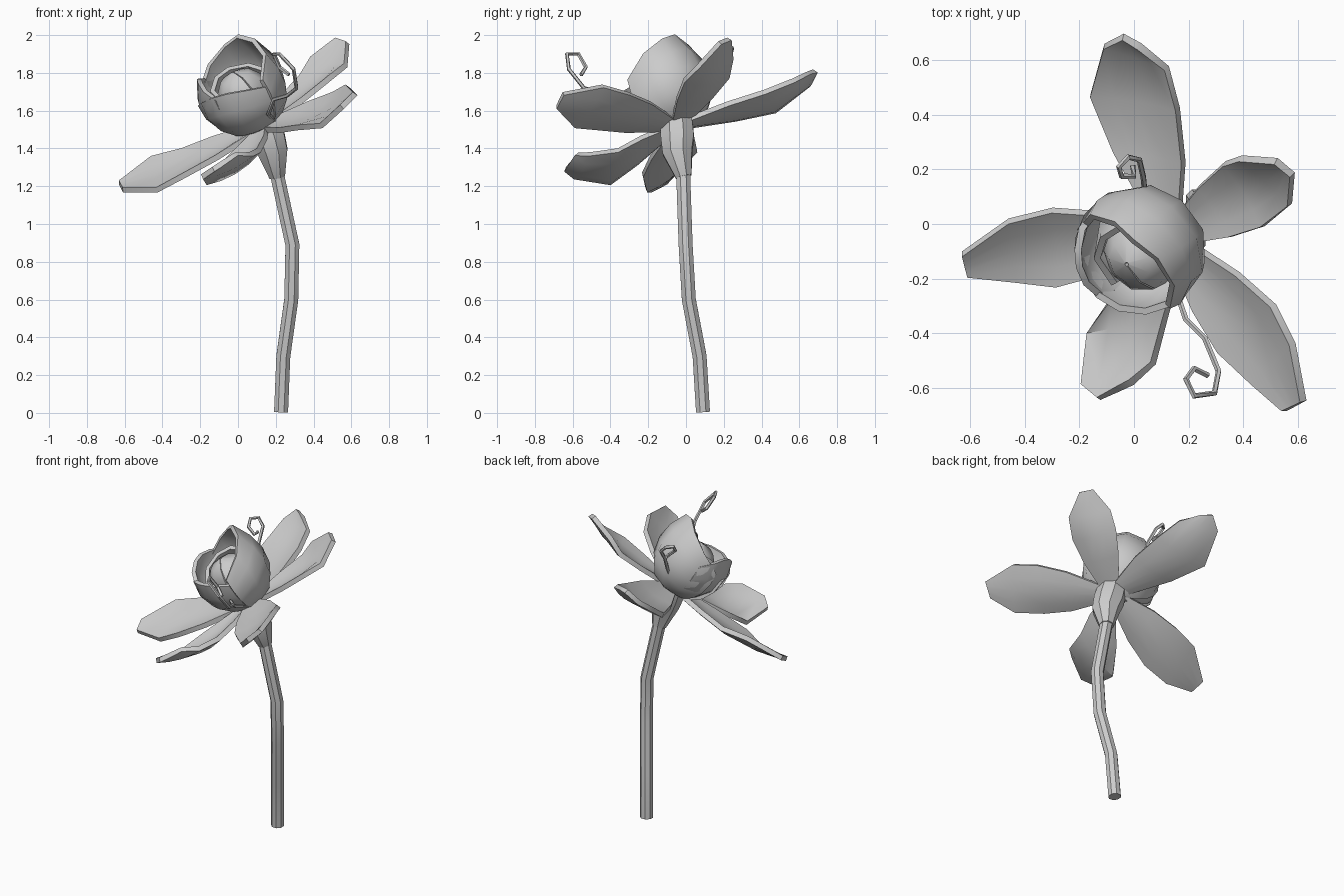
import bpy, math
from mathutils import Vector as V

if "Cube" in bpy.data.objects:
    bpy.data.objects.remove(bpy.data.objects["Cube"])

N = V((-0.424, -0.314, 0.849)).normalized()      # axis of the flower head
E1 = (V((1, 0, 0)) - N * N.x).normalized()
E2 = N.cross(E1)


def make(name, verts, faces, thick=0.0, angle=40):
    me = bpy.data.meshes.new(name)
    me.from_pydata([tuple(v) for v in verts], [], faces)
    ob = bpy.data.objects.new(name, me)
    bpy.context.collection.objects.link(ob)
    bpy.ops.object.select_all(action='DESELECT')
    bpy.context.view_layer.objects.active = ob
    ob.select_set(True)
    if thick:
        m = ob.modifiers.new("thickness", 'SOLIDIFY')
        m.thickness = thick
        m.offset = 0
        bpy.ops.object.modifier_apply(modifier=m.name)
    bpy.ops.object.shade_smooth_by_angle(angle=math.radians(angle))
    return ob


def grid_faces(rows, cols):
    return [(r * cols + c, r * cols + c + 1, (r + 1) * cols + c + 1, (r + 1) * cols + c)
            for r in range(rows - 1) for c in range(cols - 1)]


def tube(name, path, radii, sides):
    pts = [V(p) for p in path]
    n = len(pts)
    verts, faces, side = [], [], V((1, 0, 0))
    for i, p in enumerate(pts):
        t = (pts[min(i + 1, n - 1)] - pts[max(i - 1, 0)]).normalized()
        side = (side - t * side.dot(t)).normalized()
        up = t.cross(side)
        r = radii[i] if isinstance(radii, (list, tuple)) else radii
        for k in range(sides):
            a = 2 * math.pi * (k + 0.5) / sides
            verts.append(p + side * r * math.cos(a) + up * r * math.sin(a))
    for i in range(n - 1):
        for k in range(sides):
            a, b = i * sides + k, i * sides + (k + 1) % sides
            faces.append((a, b, b + sides, a + sides))
    faces.append(tuple(reversed(range(sides))))
    faces.append(tuple(range((n - 1) * sides, n * sides)))
    return make(name, verts, faces)


def outer_petal(name, wl, wr, sl, sr, tl, tr):
    # rows from the narrow base to the blunt tip, cupped across
    wl, wr, sl, sr, tl, tr = map(V, (wl, wr, sl, sr, tl, tr))
    mid, half = (wl + wr) / 2, (wr - wl) / 2
    centre = V((0.13, -0.05, 1.52))
    base = centre + (mid - centre).normalized() * 0.05
    h = half.normalized() * 0.05
    q = base.lerp(mid, 0.55)
    rows = [(base - h, base + h), (q - half * 0.8, q + half * 0.8), (wl, wr), (sl, sr), (tl, tr)]
    sag = [0.0, 0.025, 0.03, 0.02, 0.0]
    verts = []
    for (a, b), s in zip(rows, sag):
        for c in range(5):
            u = c / 4
            verts.append(a.lerp(b, u) - N * s * (1 - (2 * u - 1) ** 2))
    return make(name, verts, grid_faces(5, 5), 0.03)


def cup_petal(name, centre, r, a0, a1, rim_mid, rim_end, tip_r=None, flat=0.0,
              thick=0.025, cols=6, rows=5):
    # patch of a ball around the head axis with a curved upper rim; flat pulls in the shoulder
    verts = []
    for i in range(rows):
        f = i / (rows - 1)
        for c in range(cols):
            u = c / (cols - 1)
            az = math.radians(a0 + (a1 - a0) * u)
            k = abs(2 * u - 1)
            rim = rim_mid + (rim_end - rim_mid) * k ** 1.6
            th = math.radians(168 + (rim - 168) * f)
            rr = r + ((tip_r or r) - r) * f ** 3 * (1 - k)
            rr -= flat * (1 - k) * math.sin(math.pi * f ** 2)
            verts.append(V(centre) + N * rr * math.cos(th)
                         + (E1 * math.cos(az) + E2 * math.sin(az)) * rr * math.sin(th))
    return make(name, verts, grid_faces(rows, cols), thick)


# stem and swollen flower base
tube("stem", [(0.228, 0.09, 0.005), (0.24, 0.072, 0.3), (0.282, 0.015, 0.6),
              (0.288, -0.002, 0.89), (0.205, -0.015, 1.27)], 0.04, 8)
tube("flower_base", [(0.208, -0.012, 1.25), (0.185, -0.045, 1.38), (0.16, -0.045, 1.46),
                     (0.13, -0.05, 1.55)], [0.045, 0.085, 0.095, 0.09], 8)

# five spreading petals: widest pair, shoulder pair, tip pair
outer_petal("left_petal", (-.3, .05, 1.39), (-.28, -.23, 1.26), (-.46, .01, 1.35),
            (-.43, -.21, 1.18), (-.63, -.11, 1.22), (-.61, -.19, 1.18))
outer_petal("front_petal", (-.17, -.40, 1.22), (.11, -.36, 1.39), (-.19, -.59, 1.25),
            (.07, -.51, 1.37), (-.13, -.64, 1.29), (-.01, -.58, 1.37))
outer_petal("front_right_petal", (.31, -.47, 1.51), (.51, -.3, 1.69), (.44, -.59, 1.52),
            (.58, -.44, 1.73), (.55, -.685, 1.62), (.62, -.65, 1.69))
outer_petal("back_right_petal", (.47, -.01, 1.76), (.33, .22, 1.78), (.57, .07, 1.84),
            (.39, .24, 1.88), (.58, .18, 1.96), (.52, .23, 1.98))
outer_petal("back_petal", (.16, .42, 1.70), (-.16, .47, 1.6), (.12, .57, 1.76),
            (-.11, .65, 1.74), (.02, .65, 1.80), (-.04, .685, 1.81))

# bud of overlapping cupped petals
C = (0.025, -0.095, 1.712)
cup_petal("bud_back_petal", C, 0.234, -52, 165, 32, 74, 0.285, flat=0.025, cols=7, rows=6)
cup_petal("bud_left_petal", (0.01, -0.095, 1.715), 0.222, 130, 240, 50, 75)
cup_petal("bud_front_petal", (0.02, -0.085, 1.712), 0.236, 185, 308, 68, 84)
cup_petal("bud_inner_petal", (0.035, -0.09, 1.69), 0.175, 20, 235, 42, 75)
cup_petal("bud_heart", (0.035, -0.1, 1.68), 0.135, -60, 300, 1, 2, cols=10, rows=6)

# curled tendrils
tube("front_tendril", [(.2, -.1, 1.54), (.16, -.26, 1.58), (.19, -.35, 1.66), (.26, -.42, 1.68),
                       (.31, -.54, 1.72), (.295, -.62, 1.82), (.22, -.63, 1.9), (.19, -.57, 1.9),
                       (.22, -.53, 1.83), (.27, -.555, 1.79)], 0.011, 5)
tube("back_tendril", [(.1, .04, 1.54), (.04, .12, 1.68), (.035, .17, 1.81), (.02, .235, 1.89),
                      (-.02, .245, 1.93), (-.055, .21, 1.93), (-.045, .175, 1.89),
                      (0, .175, 1.85), (-.005, .215, 1.85)], 0.011, 5)
